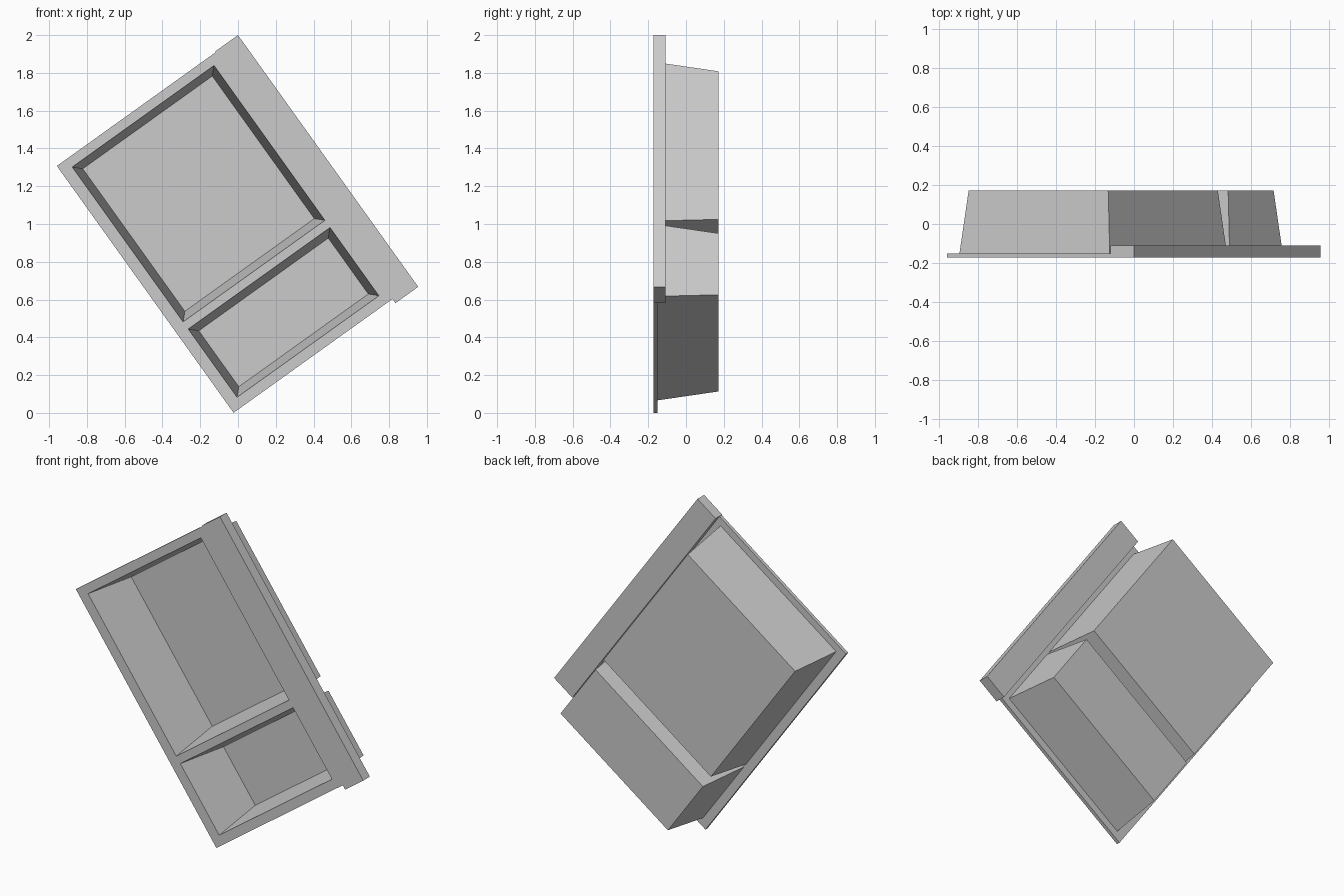
import bpy, bmesh, math

if "Cube" in bpy.data.objects:
    bpy.data.objects.remove(bpy.data.objects["Cube"])

# Local frame: u runs down the long edge, v across, y is depth (front is -y)
ANG = math.radians(35.6)
S, C = math.sin(ANG), math.cos(ANG)
FRONT, BACK = -0.172, 0.172

grey = bpy.data.materials.new("light_grey")
grey.diffuse_color = (0.6, 0.6, 0.6, 1)
grey.use_nodes = True
grey.node_tree.nodes["Principled BSDF"].inputs["Base Color"].default_value = grey.diffuse_color


def world(u, v, y):
    return (u * S - v * C, y, 2.0 - u * C - v * S)


def finish(name, bm):
    bmesh.ops.remove_doubles(bm, verts=bm.verts, dist=1e-5)
    bmesh.ops.recalc_face_normals(bm, faces=bm.faces)
    mesh = bpy.data.meshes.new(name)
    bm.to_mesh(mesh)
    bm.free()
    mesh.materials.append(grey)
    bpy.context.collection.objects.link(bpy.data.objects.new(name, mesh))


def slab(name, us, vs, y0, y1, holes=()):
    """Grid of cells extruded in depth, leaving out the hole cells."""
    bm = bmesh.new()
    for i in range(len(us) - 1):
        for j in range(len(vs) - 1):
            if (i, j) not in holes:
                pts = [(us[i], vs[j]), (us[i + 1], vs[j]),
                       (us[i + 1], vs[j + 1]), (us[i], vs[j + 1])]
                bm.faces.new([bm.verts.new(world(u, v, y0)) for u, v in pts])
    bmesh.ops.remove_doubles(bm, verts=bm.verts, dist=1e-5)
    ext = bmesh.ops.extrude_face_region(bm, geom=bm.faces[:], use_keep_orig=True)
    moved = [g for g in ext["geom"] if isinstance(g, bmesh.types.BMVert)]
    bmesh.ops.translate(bm, verts=moved, vec=(0, y1 - y0, 0))
    finish(name, bm)


def basin(name, u0, u1, v0, v1):
    """Tapered open tray: inner floor, inner rim, outer rim, outer back."""
    bm = bmesh.new()
    rings = []
    for inset, y in ((0.04, BACK - 0.014), (0, FRONT + 0.001),
                     (-0.012, FRONT + 0.019), (0.022, BACK)):
        a, b, c, d = u0 + inset, u1 - inset, v0 + inset, v1 - inset
        rings.append([bm.verts.new(world(u, v, y))
                      for u, v in ((a, c), (b, c), (b, d), (a, d))])
    for r, q in zip(rings, rings[1:]):
        for k in range(4):
            n = (k + 1) % 4
            bm.faces.new((r[k], r[n], q[n], q[k]))
    bm.faces.new(rings[0])
    bm.faces.new(rings[-1])
    finish(name, bm)


# Thick side rail
slab("side_rail", (0, 1.639), (0, 0.148), FRONT, -0.109)

# Thin face plate with two openings
slab("face_plate", (0.005, 0.057, 1.065, 1.112, 1.556, 1.612),
     (0.148, 0.197, 1.12, 1.183), FRONT, -0.151, holes=((1, 1), (3, 1)))

# Recessed basins behind the openings
basin("large_basin", 0.057, 1.065, 0.197, 1.12)
basin("small_basin", 1.112, 1.556, 0.197, 1.12)
